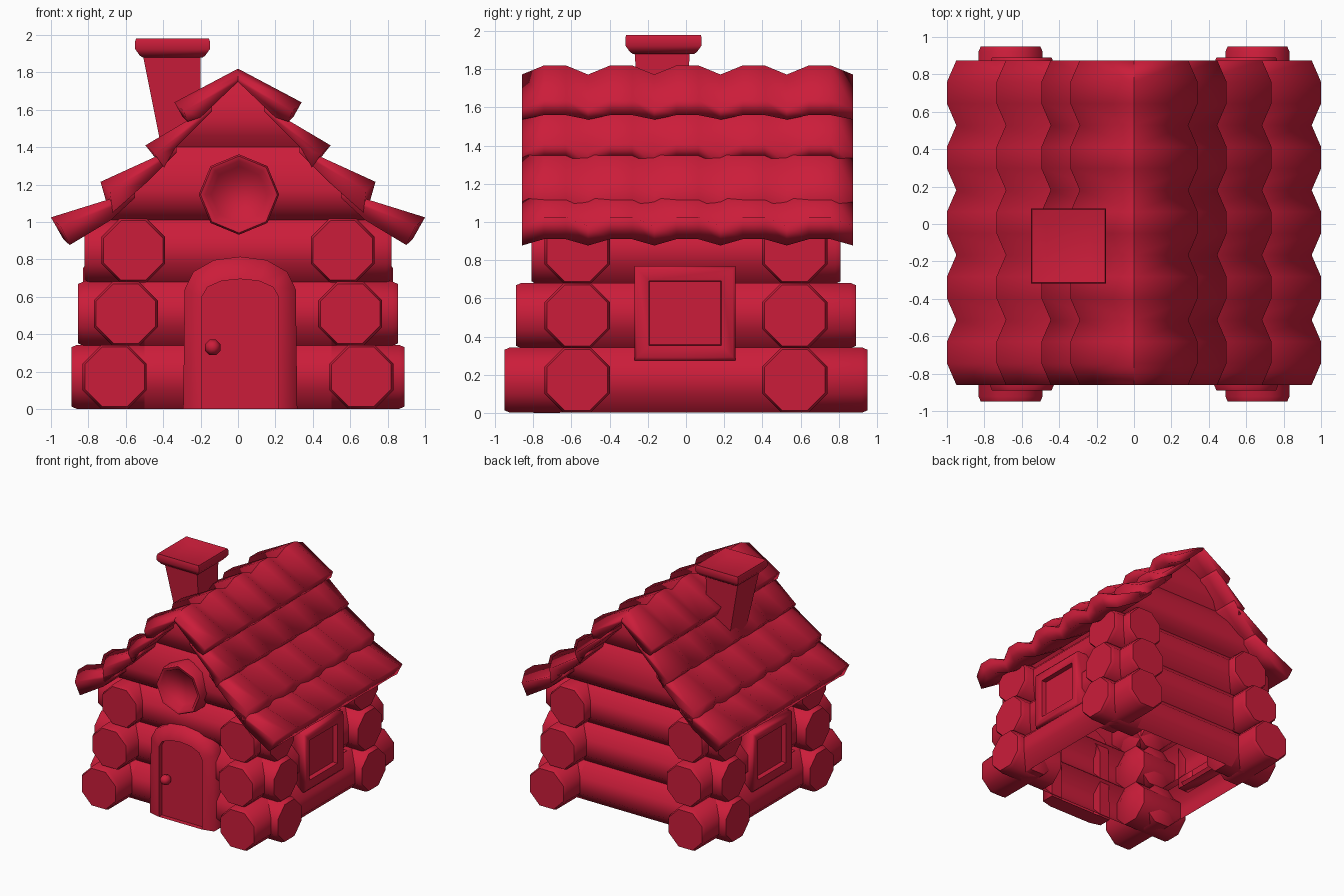
import bpy, bmesh
from math import sin, cos, pi, radians

if "Cube" in bpy.data.objects:
    bpy.data.objects.remove(bpy.data.objects["Cube"])

mat = bpy.data.materials.new("red")
mat.diffuse_color = (0.6, 0.012, 0.042, 1)
mat.use_nodes = True
mat.node_tree.nodes["Principled BSDF"].inputs["Base Color"].default_value = mat.diffuse_color


def loft(name, rings, cap_start=True, cap_end=True, angle=50, closed=True):
    """Bridge a list of rings (or open strips) into one smooth-by-angle object."""
    bm = bmesh.new()
    vr = [[bm.verts.new(p) for p in r] for r in rings]
    n = len(rings[0])
    for a, b in zip(vr, vr[1:]):
        for i in range(n if closed else n - 1):
            j = (i + 1) % n
            bm.faces.new((a[i], a[j], b[j], b[i]))
    if cap_start and closed:
        bm.faces.new(vr[0])
    if cap_end and closed:
        bm.faces.new(vr[-1])
    bmesh.ops.recalc_face_normals(bm, faces=bm.faces)
    me = bpy.data.meshes.new(name)
    bm.to_mesh(me)
    bm.free()
    me.materials.append(mat)
    ob = bpy.data.objects.new(name, me)
    bpy.context.collection.objects.link(ob)
    bpy.ops.object.select_all(action='DESELECT')
    ob.select_set(True)
    bpy.context.view_layer.objects.active = ob
    bpy.ops.object.shade_smooth_by_angle(angle=radians(angle))
    return ob


def octagon(r, turn=0.5):
    return [(r * cos((i + turn) * pi / 4), r * sin((i + turn) * pi / 4)) for i in range(8)]


def rect(cx, cy, hx, hy):
    return [(cx - hx, cy - hy), (cx + hx, cy - hy), (cx + hx, cy + hy), (cx - hx, cy + hy)]


# Log walls: full octagonal log ends crossing at the corners,
# joined by thin log-shaped wall shells that leave the room hollow
R = 0.171 / cos(pi / 8)


def log(name, axis, offset, z, half):
    side = 1 if offset > 0 else -1

    def place(t, pts):
        return [(t, offset + a, z + b) if axis == 'x' else (offset + a, t, z + b) for a, b in pts]

    for s in (-1, 1):
        stations = [(half, 0.93), (half - 0.028, 1), (0.44, 1), (0.40, 0.5)]
        loft(f"{name}_end_{'a' if s < 0 else 'b'}",
             [place(s * t, octagon(R * r)) for t, r in stations], angle=62)
    strip = [(side * a, b) for a, b in ((0.071, -0.171), (0.171, -0.071), (0.171, 0.071), (0.071, 0.171))]
    loft(f"{name}_wall", [place(-0.5, strip), place(0.5, strip)], angle=62, closed=False)


for k, (xlen, ylen, xpos) in enumerate([(0.89, 0.95, 0.66), (0.855, 0.89, 0.60), (0.82, 0.81, 0.56)]):
    z = 0.172 + 0.338 * k
    for s, fb, lr in ((-1, "front", "left"), (1, "back", "right")):
        log(f"{fb}_log_{k + 1}", 'x', s * 0.57, z, xlen)
        log(f"{lr}_log_{k + 1}", 'y', s * xpos, z, ylen)

# Gables: two bulging bands narrowing to the ridge
bands = [(1.0, 0.63), (1.03, 0.68), (1.08, 0.73), (1.17, 0.74), (1.30, 0.71), (1.40, 0.64),
         (1.46, 0.68), (1.55, 0.69), (1.66, 0.66), (1.78, 0.60)]
for s, fb in ((-1, "front"), (1, "back")):
    rings = []
    for z, y in bands:
        w = (1.80 - z) / 0.78 * 0.675
        rings.append([(-w, s * y, z), (w, s * y, z)])
    loft(f"{fb}_gable", rings, closed=False)

# Roof: four overlapping courses a side, each waved along y
# Each point: x, z, share of the wave's dip
courses = [
    [(0, 1.82, 1), (0.34, 1.64, 1), (0.295, 1.56, 0.5), (0.2, 1.56, 0), (0, 1.75, 0)],
    [(0.14, 1.62, 0), (0.495, 1.41, 1), (0.42, 1.315, 0.5), (0.34, 1.39, 0), (0.14, 1.59, 0)],
    [(0.33, 1.40, 0), (0.735, 1.215, 1), (0.695, 1.075, 0.5), (0.49, 1.21, 0), (0.33, 1.37, 0)],
    [(0.55, 1.165, 0), (1.0, 1.025, 1), (0.935, 0.91, 0.7), (0.68, 1.01, 0), (0.55, 1.13, 0)],
]
for s, lr in ((-1, "left"), (1, "right")):
    for k, course in enumerate(courses):
        rings = []
        for i in range(16):
            dip = 0.05 if i % 3 == 0 else 0
            y = -0.86 + i * 1.735 / 15
            rings.append([(s * (x - (dip * f if x else 0)), y, z - dip * f * 0.95) for x, z, f in course])
        loft(f"roof_{lr}_course_{k + 1}", rings, angle=95)

# Chimney: shaft leaning outward, flared cap with a shallow hollow top
loft("chimney_shaft", [
    [(x, y, 1.40) for x, y in rect(-0.305, -0.12, 0.105, 0.115)],
    [(x, y, 1.90) for x, y in rect(-0.355, -0.125, 0.155, 0.145)]], angle=30)
loft("chimney_cap", [[(x, y, z) for x, y in rect(-0.35, -0.118, h, h)] for h, z in
     ((0.16, 1.88), (0.175, 1.89), (0.20, 1.925), (0.20, 1.965), (0.195, 1.98), (0.115, 1.955))],
     angle=65)

# Side windows: sloped frame around a sunken pane
for s, lr in ((-1, "left"), (1, "right")):
    loft(f"{lr}_window", [[(s * x, y, z) for y, z in rect(-0.005, 0.522, hy, hz)] for x, hy, hz in
         ((0.70, 0.265, 0.248), (0.815, 0.265, 0.248), (0.83, 0.25, 0.23),
          (0.815, 0.19, 0.17), (0.777, 0.185, 0.165))], cap_start=False, angle=65)

# Round gable window
loft("round_window", [[(0.005 + a, y, 1.147 + b) for a, b in octagon(r, 0)] for y, r in
     ((-0.68, 0.215), (-0.80, 0.215), (-0.82, 0.205), (-0.815, 0.18), (-0.748, 0.15))],
     cap_start=False, angle=70)

# Door frame, arched, and the door panel inside it
outer = [(0.305, 0.0), (0.297, 0.64), (0.25, 0.735), (0.14, 0.797), (0, 0.815)]
inner = [(0.205, 0.0), (0.205, 0.60), (0.175, 0.652), (0.10, 0.685), (0, 0.695)]


def arch(half, y):
    pts = half + [(-x, z) for x, z in half[-2::-1]]
    return [(0.012 + x, y, z) for x, z in pts]


loft("door_frame", [arch(outer, -0.66), arch(outer, -0.775), arch(inner, -0.80),
                    arch(inner, -0.66), arch(outer, -0.66)], False, False, 85)
loft("door", [arch(inner, -0.742), arch(inner, -0.757)], angle=40)

# Door knob
loft("door_knob", [[(-0.135 + a, -0.79 - 0.045 * cos(t), 0.33 + b) for a, b in octagon(0.045 * sin(t))]
     for t in (0.3, 0.8, 1.57, 2.3, 2.85)], angle=60)
